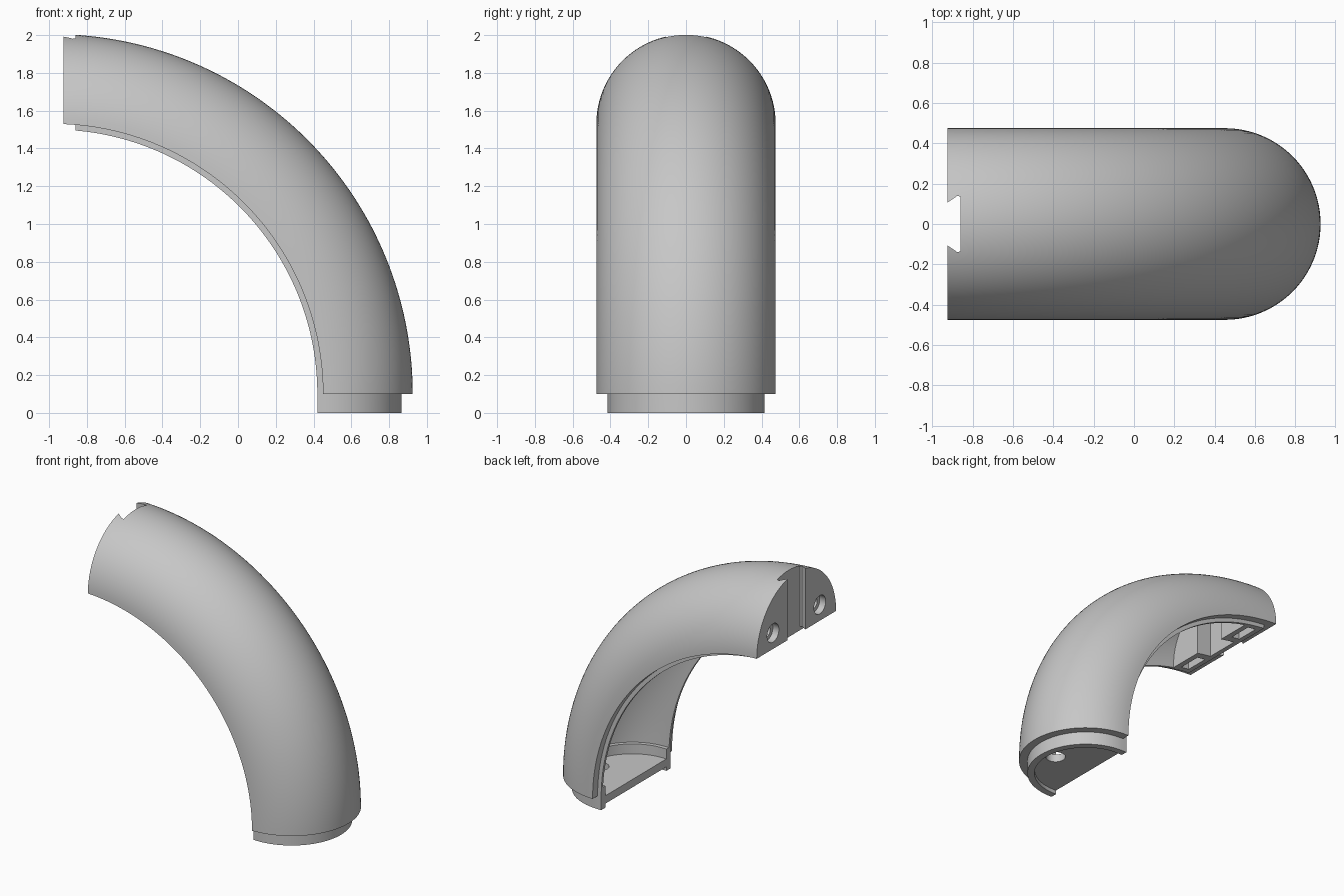
import bpy, bmesh
from math import sin, cos, acos, pi
from mathutils import Matrix, Vector

if "Cube" in bpy.data.objects:
    bpy.data.objects.remove(bpy.data.objects["Cube"])

CX, CZ, BEND = -0.98, 0.1, 1.43      # bend centre and radius of the open edge
END_X, LIP_X = -0.925, -0.86         # upper end plane, end of the inner liner
BLOCK_X = -0.70                      # inner face of the end block

grey = bpy.data.materials.new("plain grey")
grey.use_nodes = True
grey.diffuse_color = (0.57, 0.57, 0.57, 1)
grey.node_tree.nodes["Principled BSDF"].inputs["Base Color"].default_value = grey.diffuse_color


def finish(name, bm):
    bmesh.ops.recalc_face_normals(bm, faces=bm.faces)
    mesh = bpy.data.meshes.new(name)
    bm.to_mesh(mesh)
    bm.free()
    mesh.materials.append(grey)
    ob = bpy.data.objects.new(name, mesh)
    bpy.context.collection.objects.link(ob)
    return ob


def half_ring(outer, inner=0, drop=0, n=48):
    """Half-round section as (distance from bend centre, y); drop extends the open edge."""
    def arc(r):
        pts = [(BEND + r * cos(a), r * sin(a)) for a in (pi * i / n - pi / 2 for i in range(n + 1))]
        if drop:
            pts = [(BEND - drop, -r)] + pts + [(BEND - drop, r)]
        return pts
    return arc(outer) + (arc(inner)[::-1] if inner else [])


def straight(z):
    return lambda r, y: (CX + r, y, z)


def bend(x_end, t=1.0, x_start=None):
    """Station on the bend; the last one lies on the plane x = x_end."""
    def place(r, y):
        a0 = 0 if x_start is None else acos((x_start - CX) / r)
        a = a0 + t * (acos((x_end - CX) / r) - a0)
        return (CX + r * cos(a), y, CZ + r * sin(a))
    return place


def prism(name, rings_of_points):
    bm = bmesh.new()
    rings = [[bm.verts.new(p) for p in points] for points in rings_of_points]
    n = len(rings[0])
    for a, b in zip(rings, rings[1:]):
        for i in range(n):
            j = (i + 1) % n
            bm.faces.new((a[i], a[j], b[j], b[i]))
    bm.faces.new(rings[0])
    bm.faces.new(rings[-1])
    return finish(name, bm)


def loft(name, profile, stations):
    return prism(name, [[s(r, y) for r, y in profile] for s in stations])


def box(x0, x1, y0, y1, z0, z1):
    bm = bmesh.new()
    size = Matrix.Diagonal((x1 - x0, y1 - y0, z1 - z0, 1))
    mid = Vector((x0 + x1, y0 + y1, z0 + z1)) / 2
    bmesh.ops.create_cube(bm, size=1, matrix=Matrix.Translation(mid) @ size)
    return finish("cutter", bm)


def cylinder(centre, radius, depth, axis):
    bm = bmesh.new()
    turn = Matrix.Rotation(pi / 2, 4, 'Y') if axis == 'X' else Matrix()
    bmesh.ops.create_cone(bm, cap_ends=True, segments=32, radius1=radius, radius2=radius,
                          depth=depth, matrix=Matrix.Translation(centre) @ turn)
    return finish("cutter", bm)


def dovetail():
    half = [(END_X - 0.03, 0.085), (LIP_X - 0.015, 0.14), (LIP_X, 0.135)]
    outline = [(x, -y) for x, y in half] + half[::-1]
    return prism("cutter", [[(x, y, z) for x, y in outline] for z in (1.3, 2.1)])


def boolean(ob, other, operation='DIFFERENCE'):
    other.hide_render = True
    mod = ob.modifiers.new("boolean", 'BOOLEAN')
    mod.operation, mod.solver, mod.object = operation, 'EXACT', other
    bpy.context.view_layer.objects.active = ob
    bpy.ops.object.modifier_apply(modifier=mod.name)
    bpy.data.objects.remove(other)


STEPS = 64
ts = [i / STEPS for i in range(STEPS + 1)]

# Outer half-pipe shell, notched at the upper end
shell = loft("outer_shell", half_ring(0.475, 0.40), [bend(END_X, t) for t in ts])
boolean(shell, dovetail())

# Thin inner liner: stands proud along the open edge and runs down to the base
liner = loft("inner_liner", half_ring(0.415, 0.395, 0.03),
             [straight(0)] + [bend(LIP_X, t) for t in ts])

# Thicker spigot wall whose top forms a ledge inside the pipe
spigot = loft("spigot_wall", half_ring(0.405, 0.365, 0.03), [straight(0), straight(0.165)])

# Floor plate of the spigot with a hole
floor = loft("floor_plate", half_ring(0.39, 0, 0.03), [straight(0.03), straight(0.09)])
boolean(floor, cylinder((0.73, 0, 0.06), 0.07, 0.2, 'Z'))

# End block, its underside stepping down to the liner edge
eighths = [i / 8 for i in range(9)]
block = loft("end_block", half_ring(0.405), [bend(END_X, t, BLOCK_X) for t in eighths])
boolean(block, loft("block_step", half_ring(0.405, 0, 0.03),
                    [bend(LIP_X, t, BLOCK_X) for t in eighths]), 'UNION')

# Dovetail slot, central recess, counterbored bolt holes and nut slots
boolean(block, dovetail())
boolean(block, box(-0.82, -0.6, -0.13, 0.13, 1.3, 2.1))
for y in (-0.28, 0.28):
    boolean(block, cylinder((END_X, y, 1.65), 0.07, 0.1, 'X'))
    boolean(block, cylinder((END_X, y, 1.65), 0.04, 0.24, 'X'))
    boolean(block, box(-0.82, -0.75, y - 0.09, y + 0.09, 1.3, 1.73))

# Smooth curved walls, crisp edges
for ob in (shell, liner, spigot, floor, block):
    bpy.ops.object.select_all(action='DESELECT')
    ob.select_set(True)
    bpy.context.view_layer.objects.active = ob
    bpy.ops.object.shade_smooth_by_angle(angle=pi / 6)
